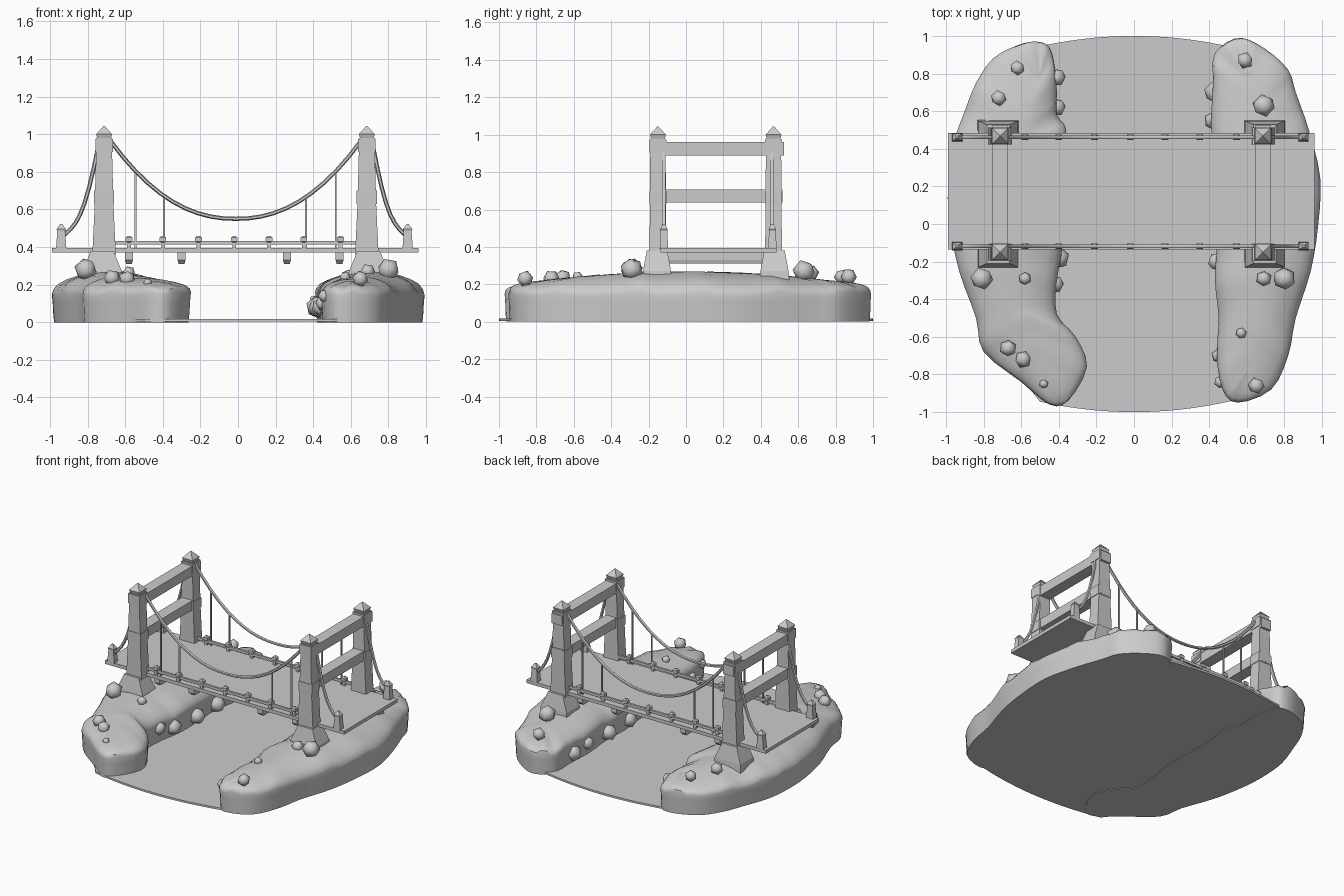
import bpy, bmesh, math, random
from mathutils import Vector, Matrix

if "Cube" in bpy.data.objects:
    bpy.data.objects.remove(bpy.data.objects["Cube"])

random.seed(4)
stone = bpy.data.materials.new("plain grey")
stone.diffuse_color = (0.6, 0.6, 0.6, 1)
stone.use_nodes = True
stone.node_tree.nodes["Principled BSDF"].inputs["Base Color"].default_value = stone.diffuse_color


def finish(name, bm, smooth=None):
    bmesh.ops.recalc_face_normals(bm, faces=bm.faces)
    me = bpy.data.meshes.new(name)
    bm.to_mesh(me)
    bm.free()
    me.materials.append(stone)
    ob = bpy.data.objects.new(name, me)
    bpy.context.collection.objects.link(ob)
    if smooth:
        bpy.ops.object.select_all(action='DESELECT')
        ob.select_set(True)
        bpy.context.view_layer.objects.active = ob
        bpy.ops.object.shade_smooth_by_angle(angle=math.radians(smooth))
    return ob


def loft(bm, rings):
    """Skin closed rings of points and cap both ends."""
    vs = [[bm.verts.new(p) for p in r] for r in rings]
    n = len(vs[0])
    for a, b in zip(vs, vs[1:]):
        for i in range(n):
            j = (i + 1) % n
            bm.faces.new((a[i], a[j], b[j], b[i]))
    bm.faces.new(vs[0][::-1])
    bm.faces.new(vs[-1])


def block(bm, x, y, sections):
    """Stack of rectangles (z, width, depth)."""
    loft(bm, [[(x + sx * w / 2, y + sy * d / 2, z)
               for sx, sy in ((-1, -1), (1, -1), (1, 1), (-1, 1))]
              for z, w, d in sections])


def tube(bm, pts, r, n=6):
    pts = [Vector(p) for p in pts]
    rings = []
    for i, p in enumerate(pts):
        t = (pts[min(i + 1, len(pts) - 1)] - pts[max(i - 1, 0)]).normalized()
        u = t.cross(Vector((0, 1, 0))).normalized()
        v = t.cross(u)
        rings.append([p + r * (math.cos(a) * u + math.sin(a) * v)
                      for a in (2 * math.pi * k / n for k in range(n))])
    loft(bm, rings)


def spline(pts, steps=3):
    out, n = [], len(pts)
    for i in range(n):
        a, b, c, d = (Vector(pts[(i + k) % n]) for k in (-1, 0, 1, 2))
        for s in range(steps):
            t = s / steps
            out.append(0.5 * (2 * b + (c - a) * t + (2 * a - 5 * b + 4 * c - d) * t * t
                              + (3 * b - a - 3 * c + d) * t ** 3))
    return out


def island(name, outline, cx, bend):
    """Steep banks with a gently domed top."""
    base = spline(outline)
    rough = [random.uniform(-0.012, 0.012) for _ in base]
    rings = []
    for z, s, t in ((0, .96, 0), (.05, .975, 0), (.11, .985, 0), (.15, 1, 0), (.17, .98, 0),
                    (.17, .9, .3), (.17, .75, .55), (.17, .5, .82), (.17, .2, .98)):
        ring = []
        for p, k in zip(base, rough):
            spine = Vector((cx + bend * p.y * p.y, p.y * 0.8))
            q = spine.lerp(p, s)
            h = z + t * (0.1 - 0.06 * p.y ** 2)
            if z > .12:
                h += k * s
            ring.append((q.x, q.y, h))
        rings.append(ring)
    bm = bmesh.new()
    loft(bm, rings)
    bmesh.ops.triangulate(bm, faces=[f for f in bm.faces if len(f.verts) > 4])
    finish(name, bm, 40)


# Land on both banks
island("left_island", [
    (-.52, .97), (-.45, .94), (-.42, .83), (-.41, .7), (-.41, .58), (-.36, .5), (-.39, .3),
    (-.38, .1), (-.38, -.12), (-.41, -.3), (-.41, -.48), (-.31, -.6), (-.25, -.76), (-.35, -.94),
    (-.45, -.96), (-.6, -.84), (-.8, -.68), (-.84, -.5), (-.93, -.25), (-.98, 0), (-.99, .2),
    (-.97, .4), (-.9, .6), (-.84, .75), (-.75, .88), (-.62, .95)], -.69, .2)
island("right_island", [
    (.47, .95), (.57, .99), (.7, .93), (.82, .82), (.86, .7), (.93, .5), (.99, .25), (.98, 0),
    (.94, -.25), (.86, -.5), (.82, -.7), (.73, -.88), (.55, -.95), (.47, -.88), (.44, -.7),
    (.45, -.5), (.43, -.3), (.44, -.1), (.42, .1), (.43, .3), (.41, .52), (.42, .75), (.42, .88)],
    .7, -.09)

# Water sheet between and below the banks
half = [(x, 1 - .22 * x * x) for x in [(.6 - .05 * i) for i in range(25)]]
rim = half + [(-.78, .66), (-.9, .3), (-.9, -.2), (-.76, -.62)]
rim += [(x, -y) for x, y in half[::-1][2:]] + [(.76, -.62), (.9, -.2), (.9, .3), (.8, .66)]
bm = bmesh.new()
loft(bm, [[(x, y, z) for x, y in rim] for z in (.004, .018)])
finish("water", bm)

# Boulders on the land, then rocks against the inner banks
boulders = [(-.62, .83, .24, .04), (-.72, .67, .26, .043), (-.81, -.29, .28, .062),
            (-.58, -.29, .265, .035), (-.67, -.66, .235, .046), (-.59, -.72, .23, .046),
            (-.48, -.85, .21, .025), (.59, .87, .24, .045), (.69, .63, .27, .062),
            (.69, -.29, .27, .042), (.8, -.29, .28, .062), (.57, -.58, .24, .03),
            (.65, -.86, .23, .045)]
banks = [(-.42, -.32, .12, .05), (-.4, -.18, .08, .06), (-.41, .62, .1, .05), (-.41, .78, .14, .05),
         (-.38, .3, .07, .06), (-.37, .05, .08, .06), (.43, .7, .08, .06), (.42, .55, .1, .05),
         (.42, .3, .08, .06), (.43, .05, .08, .06), (.44, -.2, .08, .05), (.45, -.7, .1, .04),
         (.46, -.84, .14, .035)]
for name, rocks in (("boulders", boulders), ("bank_rocks", banks)):
    bm = bmesh.new()
    for x, y, z, r in rocks:
        turn = Matrix.Rotation(random.uniform(0, 6), 4, (0.3, 0.4, 1))
        bmesh.ops.create_icosphere(bm, subdivisions=1, radius=r,
                                   matrix=Matrix.Translation((x, y, z)) @ turn)
    finish(name, bm, 50)

# Deck with cross beams underneath
MID = .175
bm = bmesh.new()
block(bm, -.015, MID, [(.37, 1.95, .62), (.395, 1.95, .62)])
finish("deck", bm)
bm = bmesh.new()
for x in (-.58, -.3, .26, .54):
    block(bm, x, MID, [(.31, .03, .54), (.33, .042, .58), (.371, .042, .58)])
finish("deck_beams", bm)

# Towers: plinths, tapered legs with collars, caps and cross beams
SIDES = (-.15, .468)
for label, x in (("left", -.712), ("right", .685)):
    side = -1 if x < 0 else 1
    bm = bmesh.new()
    for y in SIDES:
        out = -1 if y < 0 else 1
        block(bm, x + side * .01, y + out * .005, [(.2, .22, .16), (.27, .21, .15), (.38, .12, .11)])
    finish(label + "_plinths", bm)
    bm = bmesh.new()
    for y in SIDES:
        block(bm, x, y, [(.36, .125, .09), (.62, .1, .086), (.9, .085, .082), (.98, .085, .08)])
        for z, w in ((.63, .108), (.905, .094)):
            block(bm, x, y, [(z, w, .092), (z + .07, w, .092)])
    finish(label + "_tower_legs", bm)
    bm = bmesh.new()
    for y in SIDES:
        block(bm, x, y, [(.975, .07, .07), (1.0, .085, .085), (1.043, .008, .008)])
    finish(label + "_tower_caps", bm)
    bm = bmesh.new()
    for z, h in ((.89, .072), (.638, .07)):
        block(bm, x, MID - .0, [(z, .085, .7 if z > .8 else .68), (z + h, .085, .7 if z > .8 else .68)])
    finish(label + "_tower_beams", bm)


def sag(x):
    return .55 + .42 * (abs(x + .012) / .67) ** 2.2


# Cables, hangers, railings and anchors on each side of the deck
for label, y in (("front", -.118), ("back", .462)):
    bm = bmesh.new()
    tube(bm, [(-.682 + 1.34 * i / 20, y, sag(-.682 + 1.34 * i / 20)) for i in range(21)], .011)
    for x0, x1 in ((-.74, -.94), (.715, .905)):
        pts = []
        for i in range(9):
            t = i / 8
            pts.append((x0 + (x1 - x0) * t, y, .95 - .5 * t - .16 * math.sin(math.pi * t) * (1 - .4 * t)))
        tube(bm, pts, .011)
    finish(label + "_cables", bm, 60)
    bm = bmesh.new()
    for x in (-.545, -.393, .362, .52):
        block(bm, x, y, [(.39, .009, .009), (sag(x), .009, .009)])
    finish(label + "_hangers", bm)
    bm = bmesh.new()
    block(bm, -.02, y, [(.413, 1.3, .016), (.432, 1.3, .016)])
    for x in (-.58, -.4, -.21, -.02, .165, .35, .545):
        block(bm, x, y, [(.39, .02, .02), (.425, .02, .02), (.43, .036, .03), (.45, .036, .03),
                         (.46, .015, .015)])
    finish(label + "_railing", bm)
    bm = bmesh.new()
    for x in (-.94, .902):
        block(bm, x, y, [(.39, .055, .045), (.485, .042, .036), (.495, .05, .04), (.522, .012, .012)])
    finish(label + "_anchors", bm)
